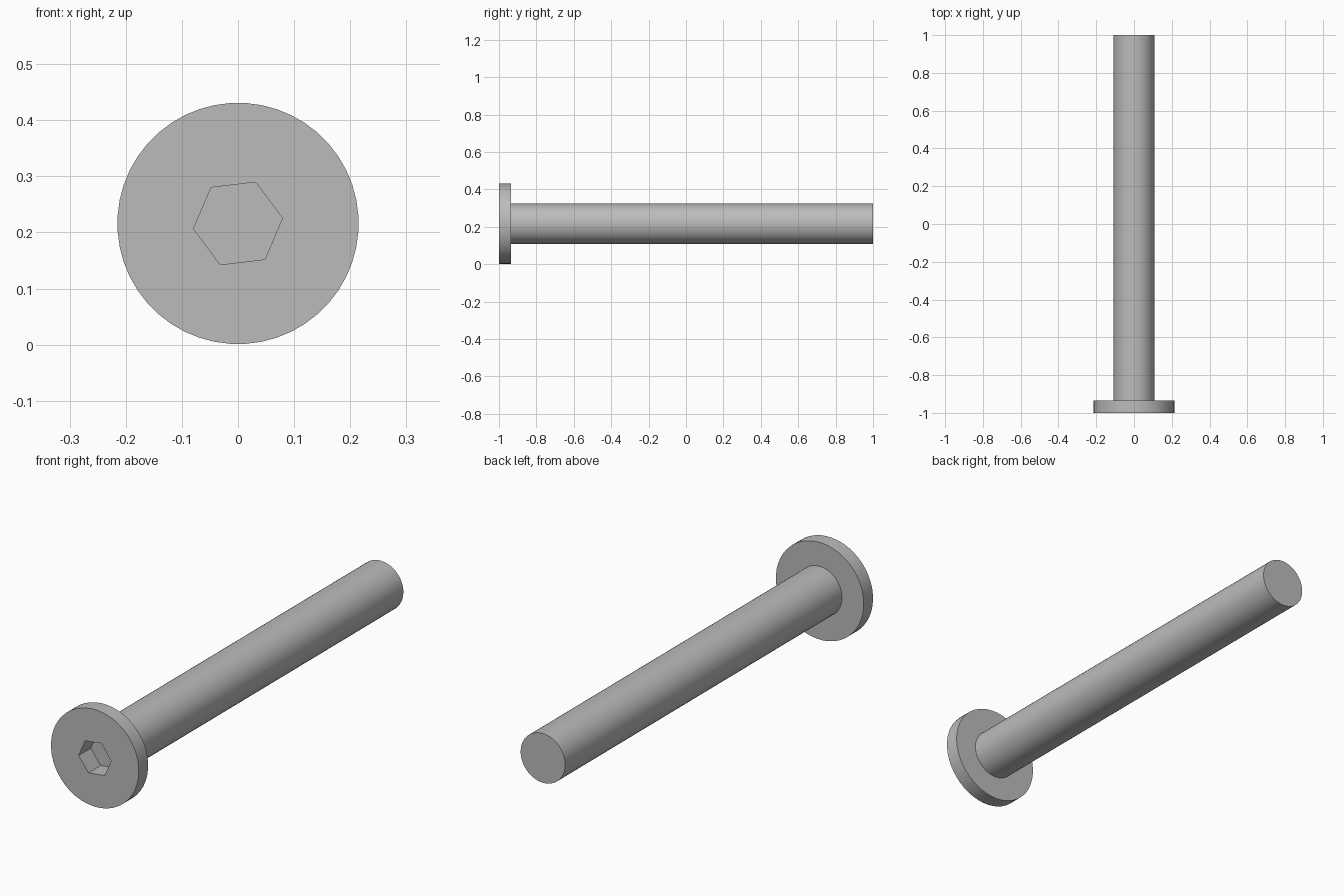
import bpy
import bmesh
from math import cos, sin, tau, radians
from mathutils import Vector

cube = bpy.data.objects.get("Cube")
if cube:
    bpy.data.objects.remove(cube, do_unlink=True)

CENTRE_Z = 0.216
SIDES = 48

steel = bpy.data.materials.new("grey steel")
steel.use_nodes = True
colour = (0.5, 0.5, 0.5, 1)
steel.diffuse_color = colour
steel.node_tree.nodes["Principled BSDF"].inputs["Base Color"].default_value = colour


def stepped_prism(name, profile, sides, turn=0.0):
    """Solid along y from (y, radius) steps, capped at both ends."""
    bm = bmesh.new()
    rings = []
    for y, r in profile:
        angles = [turn + tau * i / sides for i in range(sides)]
        rings.append([bm.verts.new((r * cos(a), y, CENTRE_Z + r * sin(a))) for a in angles])
    for a, b in zip(rings, rings[1:]):
        for i in range(sides):
            j = (i + 1) % sides
            bm.faces.new((a[i], a[j], b[j], b[i]))
    bm.faces.new(rings[0])
    bm.faces.new(rings[-1])
    bmesh.ops.recalc_face_normals(bm, faces=bm.faces)
    mesh = bpy.data.meshes.new(name)
    bm.to_mesh(mesh)
    bm.free()
    mesh.materials.append(steel)
    obj = bpy.data.objects.new(name, mesh)
    bpy.context.collection.objects.link(obj)
    return obj


# Flat disc head stepping down to a plain round shaft
bolt = stepped_prism("bolt", [(-1, 0.215), (-0.935, 0.215), (-0.935, 0.109), (1, 0.109)],
                     SIDES, tau / SIDES / 2)

# Hexagonal key socket sunk into the head
cutter = stepped_prism("socket_cutter", [(-1.1, 0.08), (-0.915, 0.08)], 6, radians(6.8))
cutter.hide_render = True
cut = bolt.modifiers.new("socket", 'BOOLEAN')
cut.operation = 'DIFFERENCE'
cut.solver = 'EXACT'
cut.object = cutter

bpy.ops.object.select_all(action='DESELECT')
bpy.context.view_layer.objects.active = bolt
bolt.select_set(True)
bpy.ops.object.modifier_apply(modifier=cut.name)
bpy.data.objects.remove(cutter, do_unlink=True)

# Smooth round walls, crisp rims and socket
bpy.ops.object.shade_smooth_by_angle(angle=radians(30))
